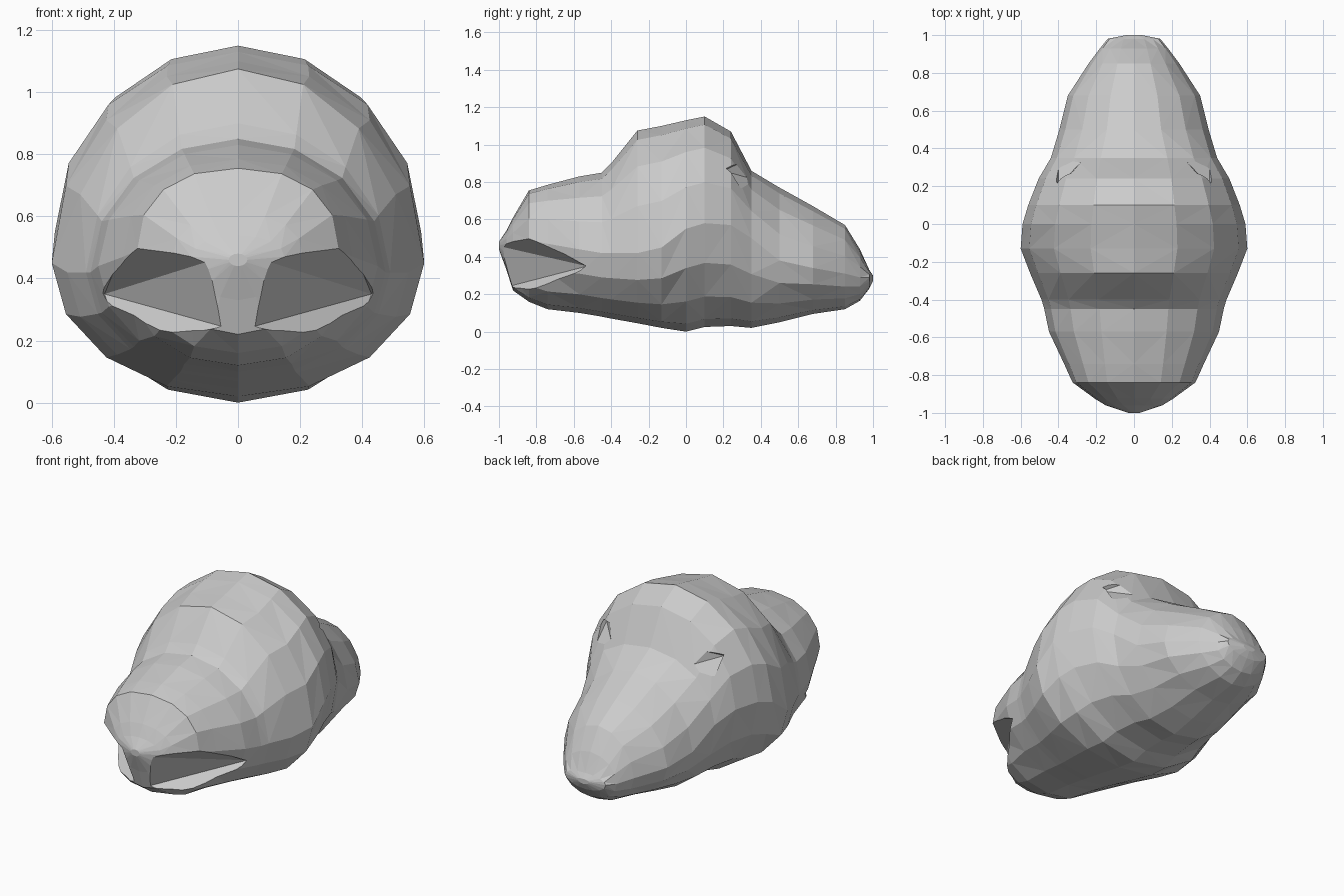
import bpy, bmesh
from math import sin, cos, pi, copysign

N = 16  # sides of each cross-section

# stations front to back: y, bottom z, widest z, top z, half width, squareness
STATIONS = [
    (-1.00, 0.44, 0.46, 0.48, 0.03, 2.0),
    (-0.96, 0.33, 0.47, 0.54, 0.15, 2.0),
    (-0.925, 0.22, 0.47, 0.61, 0.21, 2.2),
    (-0.84, 0.16, 0.49, 0.755, 0.325, 2.3),
    (-0.74, 0.12, 0.47, 0.785, 0.37, 2.2),
    (-0.57, 0.10, 0.44, 0.83, 0.45, 2.0),
    (-0.45, 0.08, 0.42, 0.85, 0.475, 2.0),
    (-0.40, 0.07, 0.42, 0.90, 0.49, 2.0),
    (-0.26, 0.045, 0.42, 1.075, 0.55, 2.0),
    (-0.13, 0.02, 0.45, 1.10, 0.60, 2.0),
    (0.00, 0.00, 0.55, 1.13, 0.59, 2.0),
    (0.10, 0.025, 0.58, 1.15, 0.56, 2.0),
    (0.24, 0.03, 0.57, 1.07, 0.505, 2.05),
    (0.35, 0.02, 0.50, 0.86, 0.44, 2.1),
    (0.50, 0.05, 0.38, 0.77, 0.395, 1.9),
    (0.68, 0.095, 0.34, 0.67, 0.35, 1.85),
    (0.85, 0.12, 0.31, 0.57, 0.24, 1.9),
    (0.93, 0.165, 0.29, 0.44, 0.18, 2.0),
    (0.98, 0.23, 0.29, 0.33, 0.14, 2.0),
    (1.00, 0.27, 0.29, 0.30, 0.04, 2.0),
]


def finish(bm, name):
    bmesh.ops.recalc_face_normals(bm, faces=bm.faces)
    mesh = bpy.data.meshes.new(name)
    bm.to_mesh(mesh)
    bm.free()
    ob = bpy.data.objects.new(name, mesh)
    bpy.context.collection.objects.link(ob)
    return ob


def power(v, n):
    return copysign(abs(v) ** (2 / n), v) if abs(v) > 1e-6 else 0.0


# head: lofted faceted body from snout to nape
bm = bmesh.new()
rings = []
for y, zb, zm, zt, w, n in STATIONS:
    ring = []
    for i in range(N):
        a = pi / 2 + 2 * pi * i / N
        s = power(sin(a), n)
        h = zt - zm if s > 0 else zm - zb
        ring.append(bm.verts.new((w * power(cos(a), n), y, zm + h * s)))
    rings.append(ring)
for k, (r, q) in enumerate(zip(rings, rings[1:])):
    for i in range(N):
        j = (i + 1) % N
        # diagonals mirrored left to right and alternating along the body
        if (i < N // 2) == (k % 2 == 0):
            bm.faces.new((r[i], r[j], q[j]))
            bm.faces.new((r[i], q[j], q[i]))
        else:
            bm.faces.new((r[i], r[j], q[i]))
            bm.faces.new((r[j], q[j], q[i]))
bm.faces.new(rings[0])
bm.faces.new(rings[-1][::-1])
head = finish(bm, "head")


def carve(name, pts):
    """Cut the same wedge out of both sides of the head."""
    for side in (1, -1):
        b = bmesh.new()
        vs = [b.verts.new((side * x, y, z)) for x, y, z in pts]
        bmesh.ops.convex_hull(b, input=vs)
        cutter = finish(b, name + "_cutter")
        cutter.hide_render = True
        cutter.hide_viewport = True
        cutter.display_type = 'WIRE'
        mod = head.modifiers.new(name, 'BOOLEAN')
        mod.operation = 'DIFFERENCE'
        mod.solver = 'EXACT'
        mod.object = cutter


# mouth: overhanging upper lip above the ledge of the lower jaw
carve("mouth", [(0.05, -0.935, 0.245), (0.43, -0.53, 0.35),
                (0.37, -0.78, 0.18), (0.20, -1.02, 0.20),
                (0.08, -1.01, 0.46), (0.36, -0.84, 0.52),
                (0.52, -0.62, 0.38)])
# small ear pits
carve("ear_pit", [(0.27, 0.34, 0.82), (0.40, 0.20, 0.86),
                  (0.40, 0.36, 0.70), (0.48, 0.34, 0.98), (0.27, 0.33, 0.92)])
